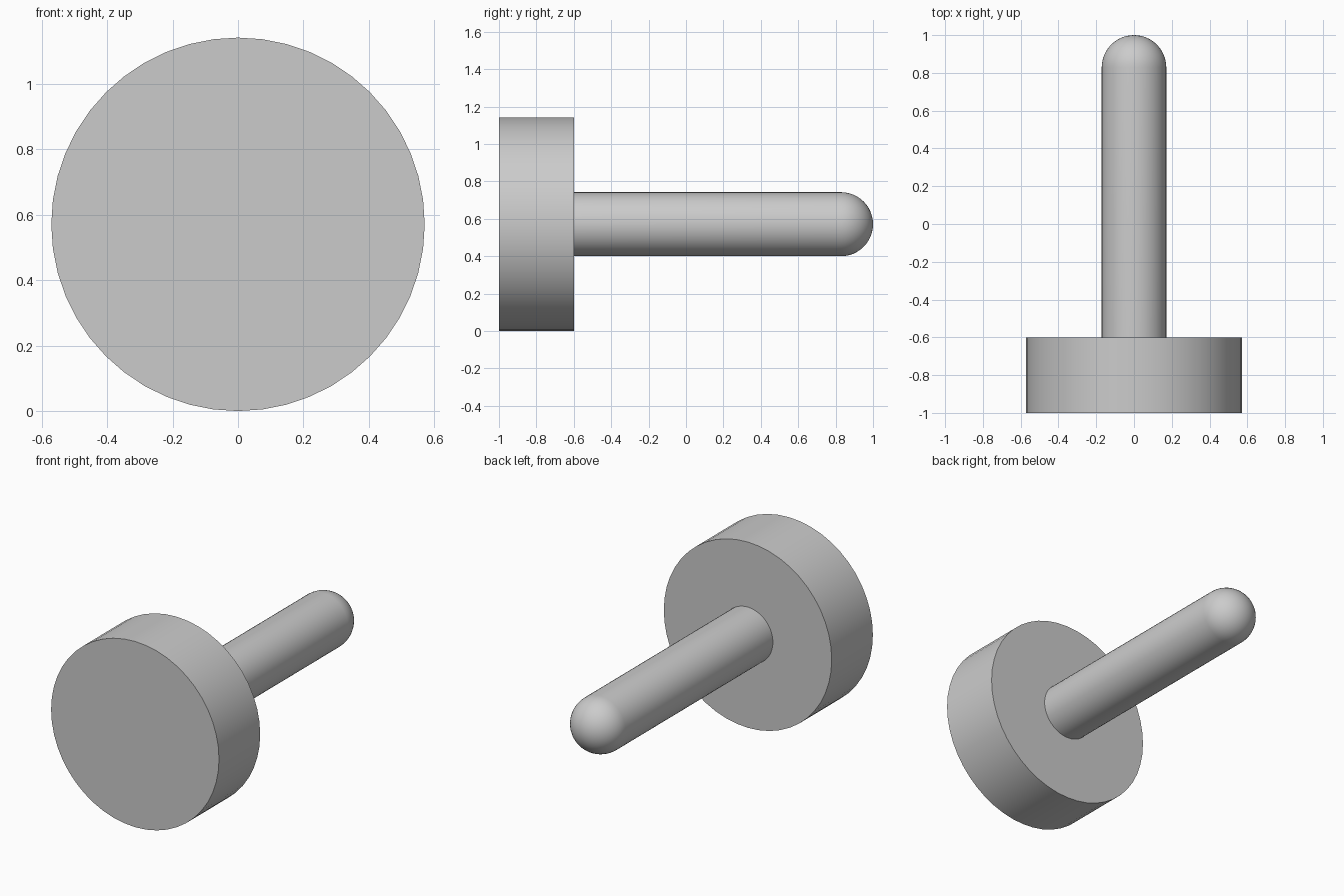
import bpy, math

if "Cube" in bpy.data.objects:
    bpy.data.objects.remove(bpy.data.objects["Cube"])

RADIUS, ROD_R, SIDES = 0.571, 0.171, 48

grey = bpy.data.materials.new("plain grey")
grey.diffuse_color = (0.6, 0.6, 0.6, 1)
grey.use_nodes = True
grey.node_tree.nodes["Principled BSDF"].inputs["Base Color"].default_value = grey.diffuse_color


def lathe(name, profile):
    """Spin (radius, y) points around the horizontal y axis; radius 0 makes a pole."""
    verts, faces, rings = [], [], []
    for r, y in profile:
        n = SIDES if r > 0 else 1
        rings.append([len(verts) + i for i in range(n)])
        for i in range(n):
            a = 2 * math.pi * i / SIDES
            verts.append((r * math.sin(a), y, RADIUS + r * math.cos(a)))
    for a, b in zip(rings, rings[1:]):
        for i in range(SIDES):
            j = (i + 1) % SIDES
            quad = [a[i % len(a)], b[i % len(b)], b[j % len(b)], a[j % len(a)]]
            faces.append(list(dict.fromkeys(quad)))
    # Flat caps on open ends
    if len(rings[0]) > 1:
        faces.append(rings[0])
    if len(rings[-1]) > 1:
        faces.append(rings[-1][::-1])
    mesh = bpy.data.meshes.new(name)
    mesh.from_pydata(verts, [], faces)
    mesh.materials.append(grey)
    obj = bpy.data.objects.new(name, mesh)
    bpy.context.collection.objects.link(obj)
    bpy.ops.object.select_all(action='DESELECT')
    obj.select_set(True)
    bpy.context.view_layer.objects.active = obj
    bpy.ops.object.mode_set(mode='EDIT')
    bpy.ops.mesh.select_all(action='SELECT')
    bpy.ops.mesh.normals_make_consistent(inside=False)
    bpy.ops.object.mode_set(mode='OBJECT')
    bpy.ops.object.shade_smooth_by_angle(angle=math.radians(30))
    return obj


# Wide disc head
lathe("disc_head", [(RADIUS, -1.0), (RADIUS, -0.6)])

# Rod with a hemispherical tip
STEPS = 12
tip = [(ROD_R * math.cos(t), 1 - ROD_R + ROD_R * math.sin(t))
       for t in (math.pi / 2 * k / STEPS for k in range(STEPS))]
lathe("round_tipped_rod", [(ROD_R, -0.6)] + tip + [(0, 1.0)])
